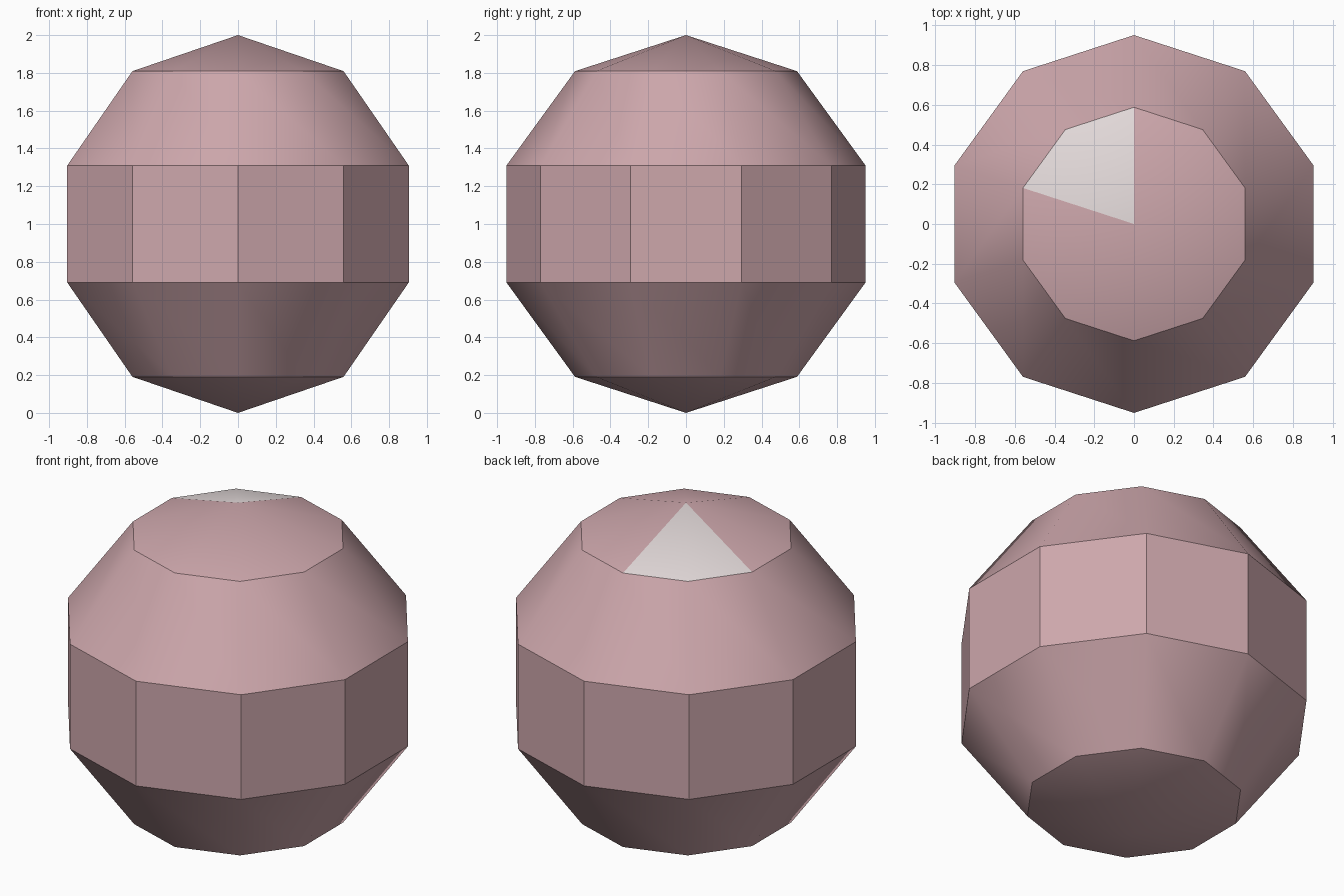
import bpy, math

if "Cube" in bpy.data.objects:
    bpy.data.objects.remove(bpy.data.objects["Cube"])

SEGMENTS, RINGS = 10, 5


def material(name, color):
    m = bpy.data.materials.new(name)
    m.diffuse_color = (*color, 1.0)
    m.use_nodes = True
    m.node_tree.nodes["Principled BSDF"].inputs["Base Color"].default_value = m.diffuse_color
    return m


# Faceted ball: poles plus latitude rings
verts = [(0, 0, 2)]
for i in range(1, RINGS):
    lat = math.pi * i / RINGS
    for j in range(SEGMENTS):
        a = math.pi / 2 + math.tau * j / SEGMENTS
        verts.append((math.sin(lat) * math.cos(a), math.sin(lat) * math.sin(a), 1 + math.cos(lat)))
verts.append((0, 0, 0))


def vid(ring, j):
    return 1 + (ring - 1) * SEGMENTS + j % SEGMENTS


faces = [(0, vid(1, j), vid(1, j + 1)) for j in range(SEGMENTS)]
for r in range(1, RINGS - 1):
    faces += [(vid(r, j), vid(r + 1, j), vid(r + 1, j + 1), vid(r, j + 1)) for j in range(SEGMENTS)]
last = len(verts) - 1
faces += [(last, vid(RINGS - 1, j + 1), vid(RINGS - 1, j)) for j in range(SEGMENTS)]

mesh = bpy.data.meshes.new("faceted_ball")
mesh.from_pydata(verts, [], faces)
mesh.materials.append(material("dusty pink", (0.61, 0.385, 0.41)))
mesh.materials.append(material("pale grey", (0.78, 0.71, 0.71)))

# Pale wedge: two cap faces at the back left
for p in mesh.polygons:
    angle = math.degrees(math.atan2(p.center.y, p.center.x))
    if p.center.z > 1.82 and 90 < angle < 162:
        p.material_index = 1

ball = bpy.data.objects.new("faceted_ball", mesh)
bpy.context.collection.objects.link(ball)
bpy.context.view_layer.objects.active = ball
ball.select_set(True)
bpy.ops.object.shade_smooth_by_angle(angle=math.radians(32))
